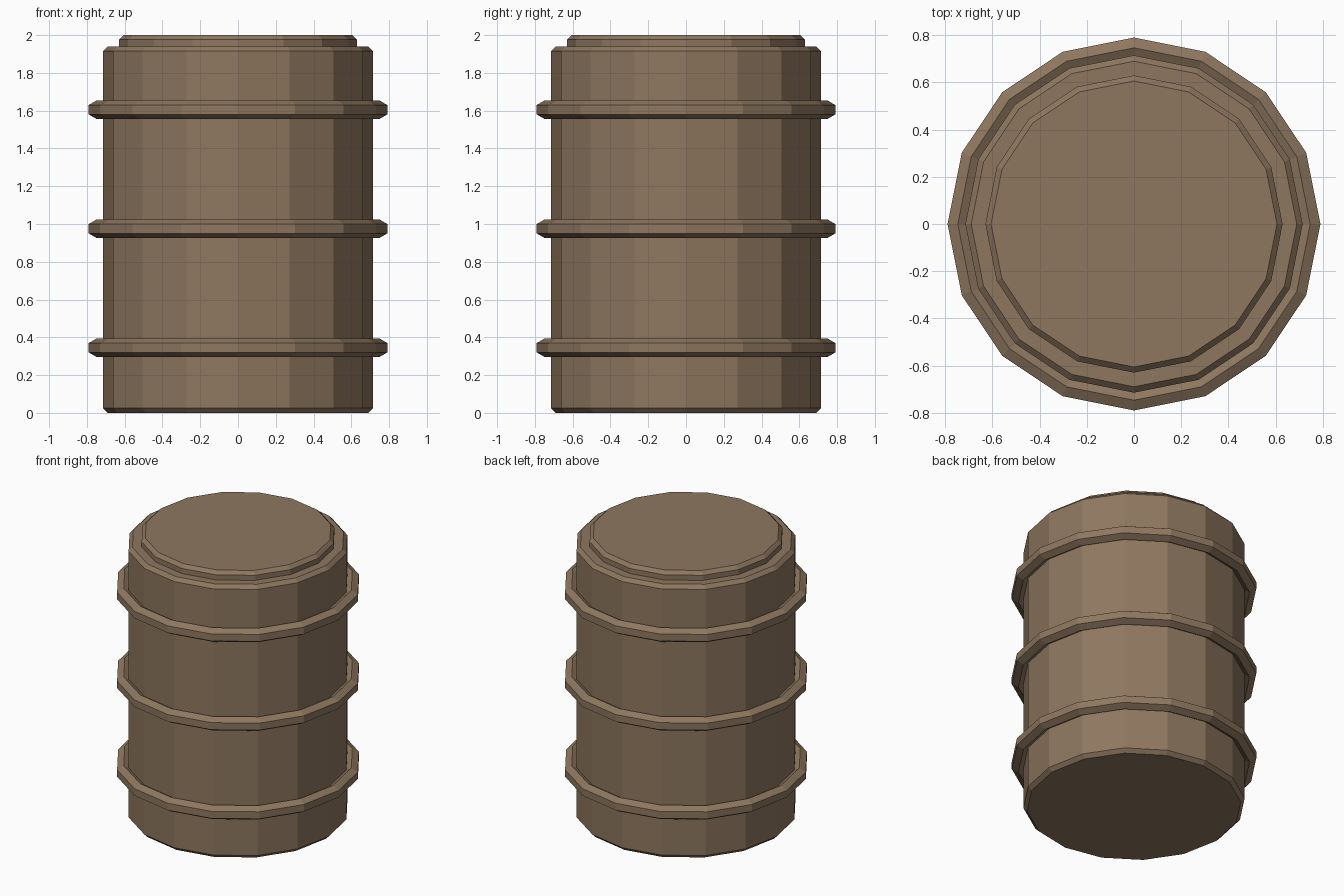
import bpy
import bmesh
from math import cos, sin, pi, tau

SIDES = 16

if "Cube" in bpy.data.objects:
    bpy.data.objects.remove(bpy.data.objects["Cube"], do_unlink=True)

# Brown barrel material
brown = bpy.data.materials.new("barrel_brown")
brown.use_nodes = True
colour = (0.27, 0.185, 0.115, 1)
brown.diffuse_color = colour
shader = brown.node_tree.nodes["Principled BSDF"]
shader.inputs["Base Color"].default_value = colour
shader.inputs["Roughness"].default_value = 0.8


def lathe(name, profile, closed_loop=False):
    """Turn (radius, z) points, listed bottom to top on the outside, about z."""
    bm = bmesh.new()
    loops = []
    for radius, z in profile:
        loops.append([bm.verts.new((radius * cos(tau * i / SIDES),
                                    radius * sin(tau * i / SIDES), z))
                      for i in range(SIDES)])
    pairs = list(zip(loops, loops[1:]))
    if closed_loop:
        pairs.append((loops[-1], loops[0]))
    else:
        bm.faces.new(loops[0][::-1])
        bm.faces.new(loops[-1])
    for low, high in pairs:
        for i in range(SIDES):
            j = (i + 1) % SIDES
            bm.faces.new((low[i], low[j], high[j], high[i]))
    bmesh.ops.recalc_face_normals(bm, faces=bm.faces)
    mesh = bpy.data.meshes.new(name)
    bm.to_mesh(mesh)
    bm.free()
    mesh.materials.append(brown)
    obj = bpy.data.objects.new(name, mesh)
    bpy.context.collection.objects.link(obj)
    return obj


def chamfered_drum(name, radius, bottom, top, chamfer, lower_chamfer=True):
    profile = [(radius, bottom), (radius, top - chamfer), (radius - chamfer, top)]
    if lower_chamfer:
        profile[0] = (radius, bottom + chamfer)
        profile.insert(0, (radius - chamfer, bottom))
    return lathe(name, profile)


# Barrel body and raised lid
chamfered_drum("barrel_body", 0.715, 0, 1.94, 0.025)
chamfered_drum("lid", 0.63, 1.935, 2, 0.024, lower_chamfer=False)

# Three hoops with a hexagonal section
for name, height in (("lower_hoop", 0.345), ("middle_hoop", 0.975), ("upper_hoop", 1.605)):
    section = [(0.747 + 0.05 * cos(a), height + 0.05 * sin(a))
               for a in (pi / 6 + k * pi / 3 for k in range(6))]
    lathe(name, section, closed_loop=True)
